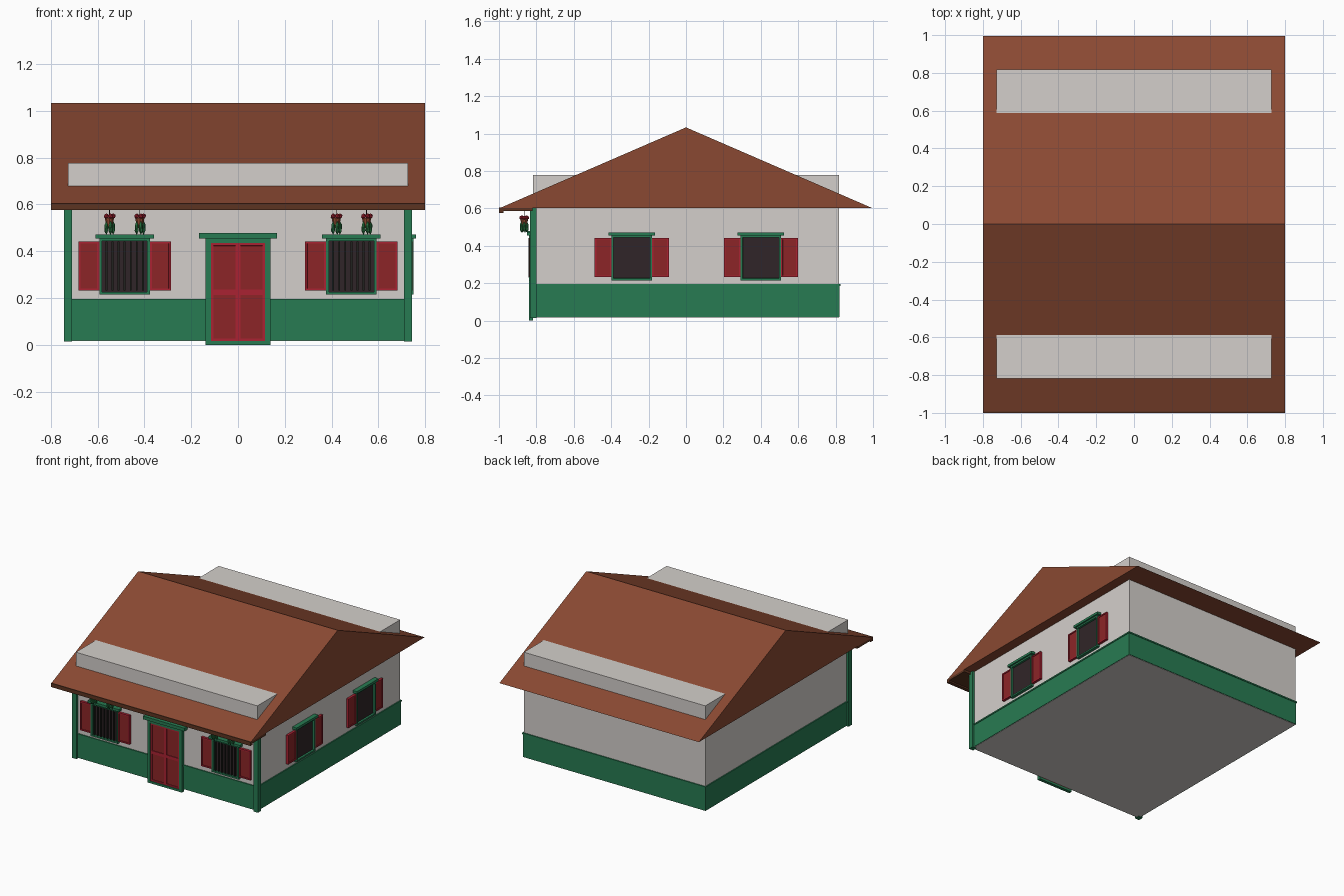
import bpy, bmesh
from math import radians, cos, sin, tau
from mathutils import Matrix, Vector

if "Cube" in bpy.data.objects:
    bpy.data.objects.remove(bpy.data.objects["Cube"])


def material(name, rgb):
    """Flat material from 0-255 sRGB values."""
    lin = [((c / 255 + 0.055) / 1.055) ** 2.4 for c in rgb] + [1]
    m = bpy.data.materials.new(name)
    m.use_nodes = True
    m.diffuse_color = lin
    node = m.node_tree.nodes["Principled BSDF"]
    node.inputs["Base Color"].default_value = lin
    node.inputs["Roughness"].default_value = 0.9
    return m


PLASTER = material("plaster", (212, 207, 203))
ROOF = material("roof brown", (138, 73, 50))
TIMBER = material("dark timber", (92, 52, 33))
GREEN = material("trim green", (39, 123, 82))
RED = material("shutter red", (170, 34, 50))
PANEL = material("panel red", (140, 37, 39))
GLASS = material("dark glass", (48, 37, 40))
IRON = material("iron", (32, 34, 30))
CLAY = material("clay pot", (140, 72, 48))
LEAF = material("leaf green", (36, 110, 60))

IDENT = Matrix.Identity(4)
FRONT = Matrix.Translation((0, -0.818, 0))
SIDE = Matrix.Translation((0.728, 0, 0)) @ Matrix.Rotation(radians(90), 4, "Z")


def finish(name, bm, mats, frame=IDENT):
    bmesh.ops.transform(bm, matrix=frame, verts=bm.verts)
    bmesh.ops.recalc_face_normals(bm, faces=bm.faces)
    me = bpy.data.meshes.new(name)
    bm.to_mesh(me)
    bm.free()
    for m in mats:
        me.materials.append(m)
    ob = bpy.data.objects.new(name, me)
    bpy.context.collection.objects.link(ob)
    return ob


def add_box(bm, x, y, z):
    size = Matrix.Diagonal((x[1] - x[0], y[1] - y[0], z[1] - z[0], 1))
    mid = Matrix.Translation((sum(x) / 2, sum(y) / 2, sum(z) / 2))
    bmesh.ops.create_cube(bm, size=1, matrix=mid @ size)


def box(name, x, y, z, mat, frame=IDENT):
    bm = bmesh.new()
    add_box(bm, x, y, z)
    return finish(name, bm, [mat], frame)


def panelled(name, x, z, depth, border, sink, mats, frame):
    """Slab on a wall whose outer face has a recessed panel."""
    bm = bmesh.new()
    add_box(bm, x, (-depth, 0), z)
    bm.normal_update()
    face = min(bm.faces, key=lambda f: f.calc_center_median().y)
    bmesh.ops.inset_region(bm, faces=[face], thickness=border)
    rim = bmesh.ops.inset_region(bm, faces=[face], thickness=0.0005)
    for v in face.verts:
        v.co.y += sink
    face.material_index = 1
    return finish(name, bm, mats, frame)


def window(name, u, frame, bars):
    """Framed window with lintel, two shutters and optional grille."""
    panelled(name + "_frame", (u - 0.108, u + 0.108), (0.215, 0.455), 0.022,
             0.016, 0.015, [GREEN, GLASS], frame)
    box(name + "_lintel", (u - 0.125, u + 0.125), (-0.033, 0), (0.455, 0.472), GREEN, frame)
    for side in (-1, 1):
        x = sorted((u + side * 0.108, u + side * 0.198))
        panelled(name + "_shutter", x, (0.232, 0.442), 0.018, 0.013, 0.004,
                 [RED, PANEL], frame)
    if bars:
        bm = bmesh.new()
        for i in range(7):
            x = u + (i - 3) * 0.026
            add_box(bm, (x - 0.004, x + 0.004), (-0.025, -0.016), (0.231, 0.442))
        finish(name + "_bars", bm, [IRON], frame)


def blobs(name, spots, radii, mat):
    """Cluster of small rounded lumps."""
    bm = bmesh.new()
    for p in spots:
        bmesh.ops.create_icosphere(bm, subdivisions=1, radius=1,
                                   matrix=Matrix.Translation(p) @ Matrix.Diagonal((*radii, 1)))
    return finish(name, bm, [mat])


def hanging_pot(x, y=-0.865):
    bm = bmesh.new()
    bmesh.ops.create_cone(bm, cap_ends=True, segments=10, radius1=0.012, radius2=0.021,
                          depth=0.042, matrix=Matrix.Translation((x, y, 0.521)))
    finish("hanging_pot", bm, [CLAY])
    ring = [Vector((x + 0.016 * cos(i * tau / 5), y + 0.016 * sin(i * tau / 5), 0))
            for i in range(5)]
    blobs("flowers", [p + Vector((0, 0, 0.55)) for p in ring], (0.012, 0.012, 0.012), RED)
    blobs("leaves", [p + Vector((0, 0, 0.5)) for p in ring], (0.01, 0.01, 0.03), LEAF)
    box("pot_wire", (x - 0.0015, x + 0.0015), (y - 0.0015, y + 0.0015), (0.55, 0.59), IRON)


# Walls rise through the roof, with a green plinth and ledge
box("walls", (-0.728, 0.728), (-0.818, 0.818), (0.017, 0.778), PLASTER)
box("plinth", (-0.732, 0.732), (-0.822, 0.822), (0.019, 0.187), GREEN)
box("plinth_ledge", (-0.736, 0.736), (-0.826, 0.826), (0.185, 0.195), GREEN)

# Gable roof prism
bm = bmesh.new()
ends = [[bm.verts.new((x, y, z)) for y, z in ((-0.995, 0.602), (0.995, 0.602), (0, 1.033))]
        for x in (-0.8, 0.8)]
bm.faces.new(ends[0])
bm.faces.new(ends[1])
for i in range(3):
    j = (i + 1) % 3
    bm.faces.new((ends[0][i], ends[0][j], ends[1][j], ends[1][i]))
finish("gable_roof", bm, [ROOF])

# Porch eave boarding and fascia
box("eave_boards", (-0.8, 0.8), (-0.985, -0.82), (0.586, 0.603), TIMBER)
box("eave_fascia", (-0.8, 0.8), (-1.0, -0.975), (0.576, 0.604), TIMBER)

# Front corner posts
for s in (-1, 1):
    box("corner_post", sorted((s * 0.71, s * 0.745)), (-0.835, -0.798), (0.014, 0.602), GREEN)

# Front door: frame, lintel and four panels
for s in (-1, 1):
    box("door_jamb", sorted((s * 0.116, s * 0.139)), (-0.022, 0), (0, 0.45), GREEN, FRONT)
    for z in ((0.015, 0.225), (0.225, 0.435)):
        panelled("door_panel", sorted((0, s * 0.116)), z, 0.016, 0.016, 0.004,
                 [RED, PANEL], FRONT)
box("door_head", (-0.116, 0.116), (-0.022, 0), (0.435, 0.45), GREEN, FRONT)
box("door_sill", (-0.116, 0.116), (-0.022, 0), (0, 0.015), GREEN, FRONT)
box("door_lintel", (-0.166, 0.166), (-0.033, 0), (0.455, 0.478), GREEN, FRONT)
box("door_lintel_neck", (-0.139, 0.139), (-0.02, 0), (0.449, 0.456), GREEN, FRONT)

# Windows and hanging flower pots
for s in (-1, 1):
    window("front_window", s * 0.485, FRONT, True)
    for x in (0.42, 0.55):
        hanging_pot(s * x)
for u in (-0.29, 0.4):
    window("side_window", u, SIDE, False)
